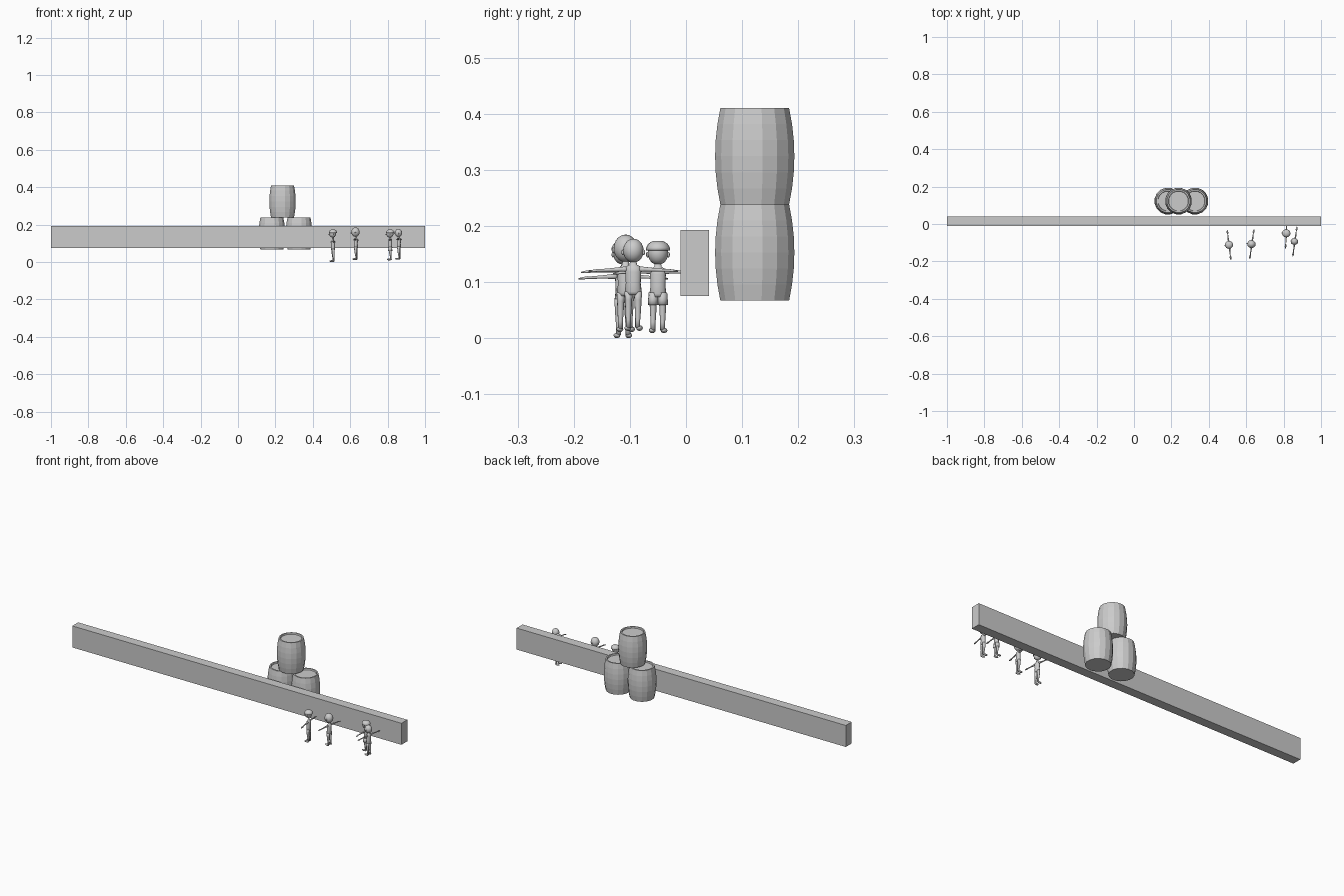
import bpy, bmesh, math
from mathutils import Vector, Matrix

if "Cube" in bpy.data.objects:
    bpy.data.objects.remove(bpy.data.objects["Cube"])

grey = bpy.data.materials.new("plain grey")
grey.diffuse_color = (0.6, 0.6, 0.6, 1)
grey.use_nodes = True
grey.node_tree.nodes["Principled BSDF"].inputs["Base Color"].default_value = grey.diffuse_color


def finish(bm, name, smooth=False, matrix=None):
    if matrix is not None:
        bm.transform(matrix)
    bmesh.ops.recalc_face_normals(bm, faces=bm.faces)
    for f in bm.faces:
        f.smooth = smooth
    me = bpy.data.meshes.new(name)
    bm.to_mesh(me)
    bm.free()
    me.materials.append(grey)
    ob = bpy.data.objects.new(name, me)
    bpy.context.collection.objects.link(ob)
    return ob


def loft(bm, rings, sides):
    """Skin elliptical rings: (centre, axis u, axis v); caps both ends."""
    loops = []
    for c, u, v in rings:
        c, u, v = Vector(c), Vector(u), Vector(v)
        loops.append([bm.verts.new(c + u * math.cos(a) + v * math.sin(a))
                      for a in (2 * math.pi * (i + 0.5) / sides for i in range(sides))])
    for a, b in zip(loops, loops[1:]):
        for i in range(sides):
            j = (i + 1) % sides
            bm.faces.new((a[i], a[j], b[j], b[i]))
    bm.faces.new(loops[0][::-1])
    bm.faces.new(loops[-1])


def upright(bm, profile, sides, x=0, y=0):
    """Stack of horizontal rings: (z, depth radius, width radius, x shift)."""
    loft(bm, [((x + dx, y, z), (rx, 0, 0), (0, ry, 0))
              for z, rx, ry, dx in profile], sides)


def ball(bm, centre, radii, seg=14):
    m = Matrix.Translation(centre) @ Matrix.Diagonal((*radii, 1))
    bmesh.ops.create_uvsphere(bm, u_segments=seg, v_segments=10, radius=1, matrix=m)


# long wall beam
bm = bmesh.new()
bmesh.ops.create_cube(bm, size=1, matrix=Matrix.Translation((0, 0.0155, 0.134))
                      @ Matrix.Diagonal((2, 0.051, 0.118, 1)))
finish(bm, "wall")

# three stacked barrels with bulging staves and a sunken lid
H = 0.1715
for name, x, z0 in (("barrel_left", 0.181, 0.067), ("barrel_right", 0.326, 0.067),
                    ("barrel_top", 0.238, 0.2385)):
    bm = bmesh.new()
    prof = []
    for i in range(7):
        t = i / 6
        r = 0.0625 + 0.0095 * (1 - (2 * t - 1) ** 2)
        prof.append((z0 + H * t, r, r, 0))
    prof += [(z0 + H, 0.055, 0.055, 0), (z0 + H - 0.007, 0.053, 0.053, 0)]
    upright(bm, prof, 16, x, 0.1225)
    finish(bm, name)


# people in T pose, facing -x, arms along y
def person(name, x, y, z, turn, head_z, head_r, cap=False, shorts=False):
    place = Matrix.Translation((x, y, z)) @ Matrix.Rotation(math.radians(turn), 4, 'Z')
    # torso and neck
    bm = bmesh.new()
    upright(bm, [(0.064, 0.009, 0.012, 0), (0.070, 0.011, 0.0155, 0),
                 (0.085, 0.010, 0.0135, 0), (0.105, 0.0105, 0.0145, 0),
                 (0.114, 0.009, 0.014, 0), (0.118, 0.005, 0.007, 0),
                 (0.130, 0.004, 0.004, 0)], 12)
    finish(bm, name + "_torso", True, place)
    # head with ears and nose
    bm = bmesh.new()
    c = (-0.002, 0, head_z)
    ball(bm, c, (head_r, head_r * 0.95, head_r * 1.1), 18)
    for s in (-1, 1):
        ball(bm, (0, s * head_r * 0.96, head_z - 0.003), (0.003, 0.0025, 0.005), 8)
    ball(bm, (-0.002 - head_r, 0, head_z - 0.004), (0.004, 0.003, 0.003), 8)
    finish(bm, name + "_head", True, place)
    if cap:  # hair cap with a small fringe
        bm = bmesh.new()
        r = head_r
        upright(bm, [(head_z + 0.004, r * 1.12, r * 1.08, 0),
                     (head_z + 0.009, r * 1.16, r * 1.10, 0),
                     (head_z + 0.016, r * 0.95, r * 0.90, 0),
                     (head_z + 0.021, r * 0.55, r * 0.50, 0)], 14)
        finish(bm, name + "_cap", True, place)
    for side, s in (("left", -1), ("right", 1)):
        # arm with hand
        bm = bmesh.new()
        loft(bm, [((0, s * d, h), (r * w, 0, 0), (0, 0, r)) for d, h, r, w in
                  ((0.010, 0.110, 0.0055, 1), (0.020, 0.110, 0.0045, 1),
                   (0.038, 0.109, 0.0032, 1), (0.058, 0.108, 0.0024, 1),
                   (0.064, 0.108, 0.0026, 1.9), (0.071, 0.107, 0.0024, 2),
                   (0.080, 0.106, 0.0012, 1.6))], 8)
        finish(bm, f"{name}_{side}_arm", True, place)
        # leg
        bm = bmesh.new()
        upright(bm, [(0.006, 0.0045, 0.0045, 0.003), (0.020, 0.0045, 0.0045, 0.003),
                     (0.036, 0.0060, 0.0055, 0.001), (0.055, 0.0075, 0.0065, 0),
                     (0.070, 0.0085, 0.0075, 0)], 10, 0, s * 0.0085)
        finish(bm, f"{name}_{side}_leg", True, place)
        # foot pointing forward
        bm = bmesh.new()
        ball(bm, (-0.005, s * 0.0105, 0.005), (0.0135, 0.006, 0.005), 10)
        finish(bm, f"{name}_{side}_foot", True, place)
        if shorts:
            bm = bmesh.new()
            upright(bm, [(0.050, 0.011, 0.0095, 0), (0.060, 0.0105, 0.009, 0),
                         (0.072, 0.010, 0.008, 0)], 10, 0, s * 0.0085)
            finish(bm, f"{name}_{side}_shorts", True, place)


person("first_figure", 0.508, -0.112, 0.000, 7, 0.152, 0.019, cap=True)
person("second_figure", 0.630, -0.108, 0.011, -8, 0.149, 0.0225)
person("third_figure", 0.814, -0.050, 0.009, -3, 0.143, 0.0195, cap=True, shorts=True)
person("fourth_figure", 0.860, -0.094, 0.013, -8, 0.143, 0.0195)
